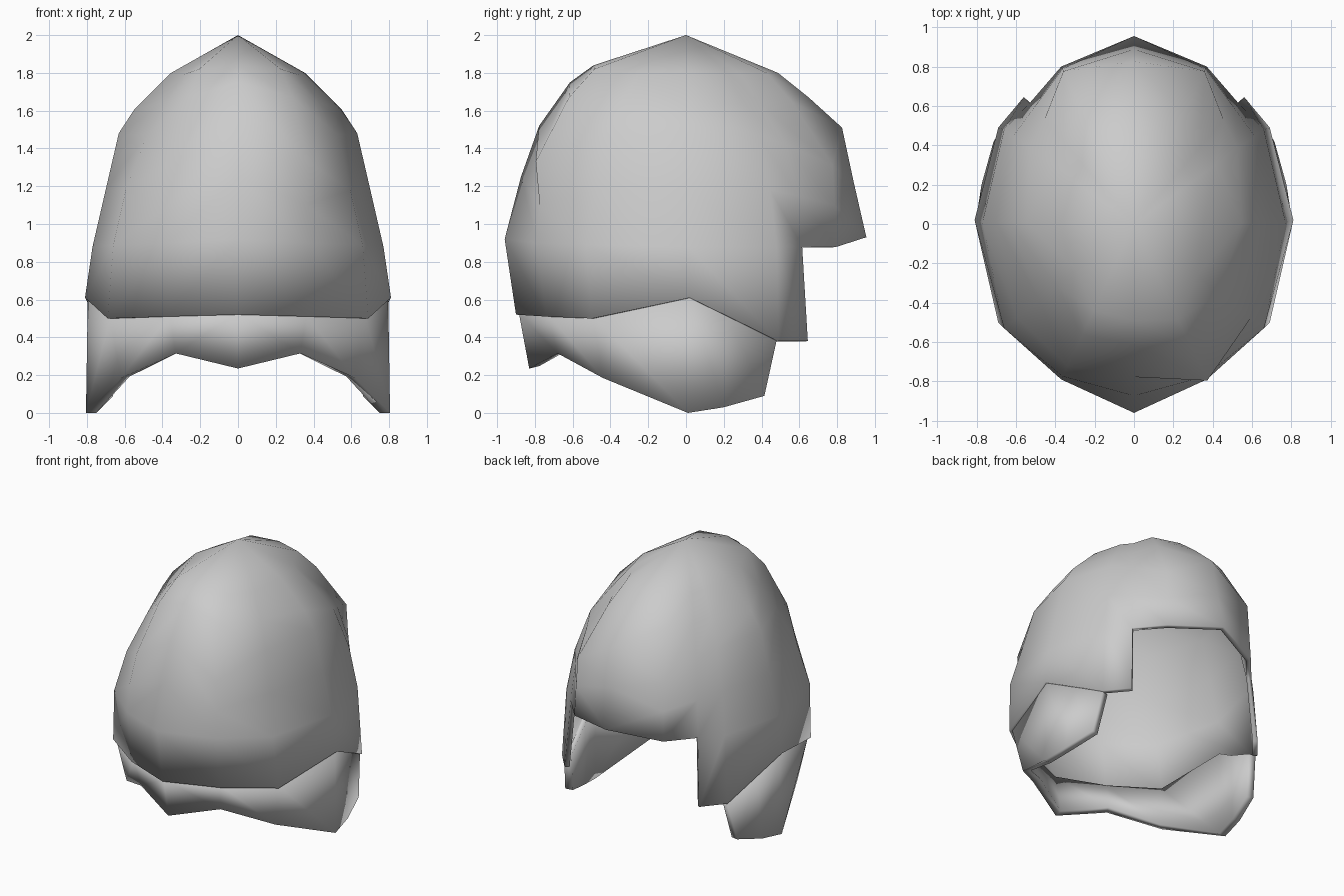
import bpy, bmesh
from mathutils import Vector

if "Cube" in bpy.data.objects:
    bpy.data.objects.remove(bpy.data.objects["Cube"])

# Brow outline of one half (front centre -> side -> back centre) at its widest ring
BROW = [(0, -.96, .92), (.37, -.79, .90), (.66, -.53, .89), (.77, .01, .88),
        (.66, .48, .88), (.53, .615, .88), (.37, .80, .88), (0, .955, .93)]
# Lower hem of the shell, ending at the cheek edge
HEM = [(0, -.90, .52), (.37, -.74, .51), (.69, -.50, .50), (.81, .02, .61),
       (.69, .49, .38), (.56, .645, .38)]
# Dome profile above each brow point: (scale of brow point, height), top to bottom
DOME = [[(.51, 1.84), (.64, 1.75), (.81, 1.52), (.91, 1.25)],
        [(.58, 1.82), (.74, 1.67), (.95, 1.33), (.98, 1.10)],
        [(.46, 1.79), (.62, 1.64), (.76, 1.47), (.90, 1.18)],
        [(.46, 1.80), (.71, 1.61), (.82, 1.48), (.91, 1.18)],
        [(.47, 1.79), (.63, 1.64), (.80, 1.47), (.93, 1.18)],
        [(.52, 1.79), (.69, 1.64), (.86, 1.42), (.96, 1.15)],
        [(.58, 1.80), (.76, 1.65), (.97, 1.31), (.985, 1.1)],
        [(.51, 1.80), (.68, 1.67), (.865, 1.51), (.93, 1.22)]]
# Guard: upper edge tucked behind the hem, and scalloped lower edge
GUARD_TOP = [(0, -.885, .53), (.36, -.73, .52), (.675, -.49, .51), (.795, .02, .62),
             (.745, .22, .51), (.68, .48, .385)]
GUARD_LOW = [(0, -.83, .235), (.33, -.68, .315), (.62, -.44, .185), (.805, .01, 0),
             (.775, .20, .03), (.715, .415, .09)]


def dome_point(c, r, side):
    """Dome point of column c, ring r; the crown is slightly lopsided."""
    s, z = DOME[c][r]
    if c in (1, 2) and r < 3:
        s *= 1.06 if side > 0 else .96
    elif c in (5, 6) and r < 2:
        s *= .92 if side > 0 else .98
    return (BROW[c][0] * s, BROW[c][1] * s, z)


def make_part(name, halves, apex=None, thickness=.035):
    """Skin rows of points for the right and left half, thicken inward, smooth."""
    bm = bmesh.new()
    for side, rows in zip((1, -1), halves):
        grid = [[bm.verts.new((x * side, y, z)) for x, y, z in row] for row in rows]
        for a, b in zip(grid, grid[1:]):
            for i in range(min(len(a), len(b)) - 1):
                bm.faces.new((a[i], b[i], b[i + 1], a[i + 1]))
        if apex:
            top = bm.verts.new(apex)
            for a, b in zip(grid[0], grid[0][1:]):
                bm.faces.new((top, a, b))
    bmesh.ops.remove_doubles(bm, verts=bm.verts[:], dist=1e-4)
    bm.normal_update()
    for f in bm.faces:
        if f.normal.dot(f.calc_center_median() - Vector((0, 0, .6))) < 0:
            f.normal_flip()
    mesh = bpy.data.meshes.new(name)
    bm.to_mesh(mesh)
    bm.free()
    ob = bpy.data.objects.new(name, mesh)
    bpy.context.collection.objects.link(ob)
    solid = ob.modifiers.new("thickness", 'SOLIDIFY')
    solid.thickness = thickness
    solid.offset = -1
    bpy.ops.object.select_all(action='DESELECT')
    ob.select_set(True)
    bpy.context.view_layer.objects.active = ob
    bpy.ops.object.convert(target='MESH')
    bpy.ops.object.shade_smooth()
    return ob


# Domed shell with face opening and cheek edges
shell = [[[dome_point(c, r, side) for c in range(8)] for r in range(4)] + [BROW, HEM]
         for side in (1, -1)]
make_part("helmet_shell", shell, apex=(0, 0, 2))

# Neck and ear guard below the shell
make_part("neck_guard", [[GUARD_TOP, GUARD_LOW]] * 2, thickness=.055)
